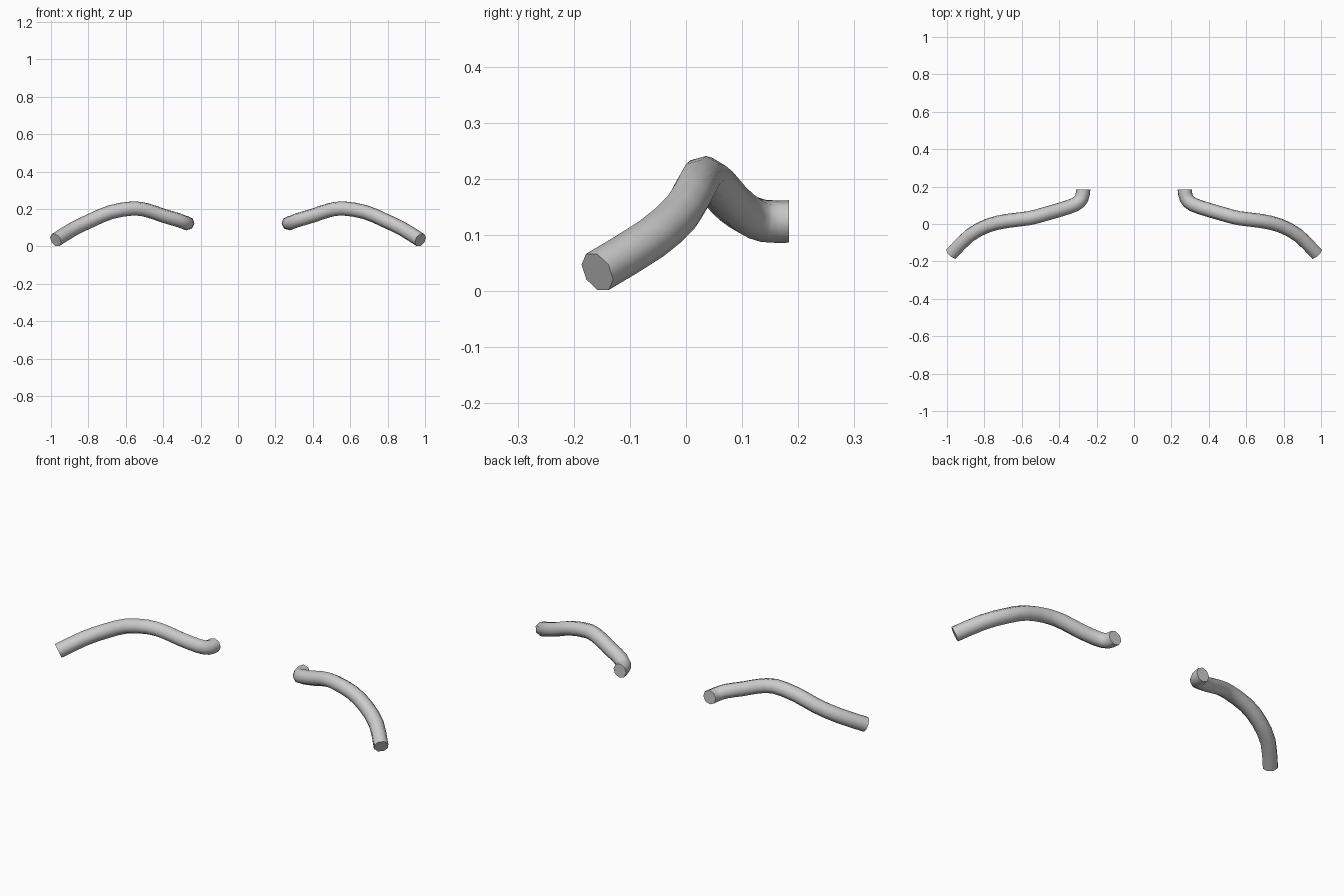
import bpy, bmesh, math
from mathutils import Vector

if "Cube" in bpy.data.objects:
    bpy.data.objects.remove(bpy.data.objects["Cube"])

RADIUS, SIDES, STEPS = 0.038, 8, 2

# centre line of the right-hand tube, outer end to inner end
PATH = [Vector(p) for p in (
    (0.975, -0.158, 0.034), (0.88, -0.062, 0.093), (0.78, -0.008, 0.141),
    (0.68, 0.016, 0.183), (0.56, 0.031, 0.203), (0.48, 0.052, 0.191),
    (0.40, 0.075, 0.164), (0.315, 0.104, 0.139), (0.28, 0.138, 0.125),
    (0.271, 0.184, 0.124))]


def smooth_path(pts, steps):
    """Catmull-Rom interpolation through the points."""
    ext = [2 * pts[0] - pts[1]] + pts + [2 * pts[-1] - pts[-2]]
    out = []
    for i in range(1, len(ext) - 2):
        a, b, c, d = ext[i - 1:i + 3]
        for s in range(steps):
            t = s / steps
            out.append(0.5 * (2 * b + (c - a) * t + (2 * a - 5 * b + 4 * c - d) * t * t
                              + (3 * b - a - 3 * c + d) * t ** 3))
    return out + [pts[-1]]


def tube(name, pts, mirror):
    bm = bmesh.new()
    rings, side = [], None
    for i, p in enumerate(pts):
        tan = (pts[min(i + 1, len(pts) - 1)] - pts[max(i - 1, 0)]).normalized()
        if i == len(pts) - 1:
            tan = Vector((0, 1, 0))
        # carry the frame along the path without twisting
        ref = side if side else Vector((0, 0, 1))
        side = (ref - tan * ref.dot(tan)).normalized()
        up = tan.cross(side)
        ring = []
        for k in range(SIDES):
            a = 2 * math.pi * (k + 0.5) / SIDES
            v = p + RADIUS * (side * math.cos(a) + up * math.sin(a))
            ring.append(bm.verts.new((mirror * v.x, v.y, max(v.z, 0))))
        rings.append(ring)
    for r, s in zip(rings, rings[1:]):
        for k in range(SIDES):
            j = (k + 1) % SIDES
            bm.faces.new((r[k], r[j], s[j], s[k])).smooth = True
    for ring in (rings[0], rings[-1]):
        cap = bm.faces.new(ring)
        for e in cap.edges:
            e.smooth = False
    bmesh.ops.recalc_face_normals(bm, faces=bm.faces)
    me = bpy.data.meshes.new(name)
    bm.to_mesh(me)
    bm.free()
    ob = bpy.data.objects.new(name, me)
    bpy.context.collection.objects.link(ob)


# mirrored pair of bent tubes
path = smooth_path(PATH, STEPS)
tube("right_tube", path, 1)
tube("left_tube", path, -1)
